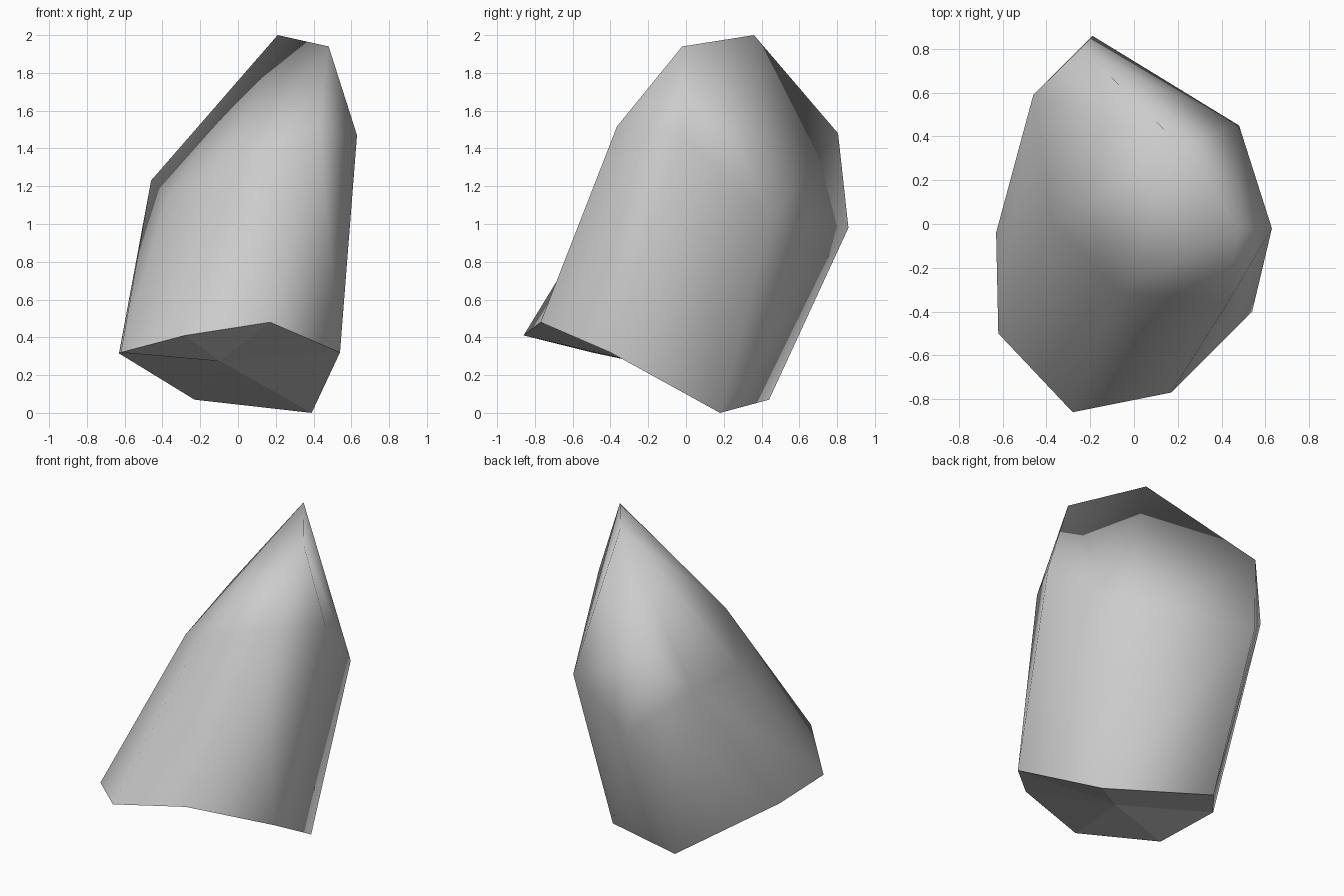
import bpy
import bmesh
from mathutils import Vector

cube = bpy.data.objects.get("Cube")
if cube:
    bpy.data.objects.remove(cube, do_unlink=True)

# One plain stone colour
stone = bpy.data.materials.new("light_grey_stone")
stone.use_nodes = True
grey = (0.6, 0.6, 0.6, 1.0)
stone.diffuse_color = grey
shader = stone.node_tree.nodes["Principled BSDF"]
shader.inputs["Base Color"].default_value = grey
shader.inputs["Roughness"].default_value = 0.8

# Slanted seven-sided base, starting at its low back corner
base_ring = [
    (-0.23, 0.44, 0.07), (-0.63, -0.04, 0.315), (-0.62, -0.50, 0.32),
    (-0.28, -0.86, 0.41), (0.17, -0.77, 0.48), (0.54, -0.40, 0.32),
    (0.39, 0.18, 0.0),
]
# Shoulder where the sides turn in towards the tip
shoulder_ring = [
    (-0.06, -0.31, 1.31), (0.425, -0.365, 1.517), (0.63, -0.02, 1.47),
    (0.48, 0.45, 1.03), (-0.19, 0.86, 0.98), (-0.46, 0.59, 1.23),
    (-0.37, 0.0, 1.14),
]
# Ridge along the tip
tip_ridge = [(-0.24, 0.805, 1.48), (0.21, 0.36, 2.0), (0.48, -0.02, 1.94)]

# Wrap the corners in a skin of facets
bm = bmesh.new()
base = [bm.verts.new(corner) for corner in base_ring]
shoulder = [bm.verts.new(corner) for corner in shoulder_ring]
for corner in tip_ridge:
    bm.verts.new(corner)
bmesh.ops.convex_hull(bm, input=bm.verts[:])
bmesh.ops.recalc_face_normals(bm, faces=bm.faces[:])

# Dent the front side by turning its diagonal
diagonal = bm.edges.get((base[3], shoulder[1]))
if diagonal:
    bmesh.utils.edge_rotate(diagonal, True)
for face in bm.faces:
    face.smooth = True

# Replace the underside with a flat-shaded fan around its middle
underside = [f for f in bm.faces if all(v in base for v in f.verts)]
bmesh.ops.delete(bm, geom=underside, context="FACES")
middle = bm.verts.new(sum((v.co for v in base), Vector()) / len(base))
rim = [e.verts[:] for e in bm.edges if e.is_boundary]
for start, end in rim:
    bm.faces.new((middle, start, end)).smooth = False
bmesh.ops.recalc_face_normals(bm, faces=bm.faces[:])

mesh = bpy.data.meshes.new("rock_shard")
bm.to_mesh(mesh)
bm.free()
mesh.materials.append(stone)
shard = bpy.data.objects.new("rock_shard", mesh)
bpy.context.collection.objects.link(shard)
